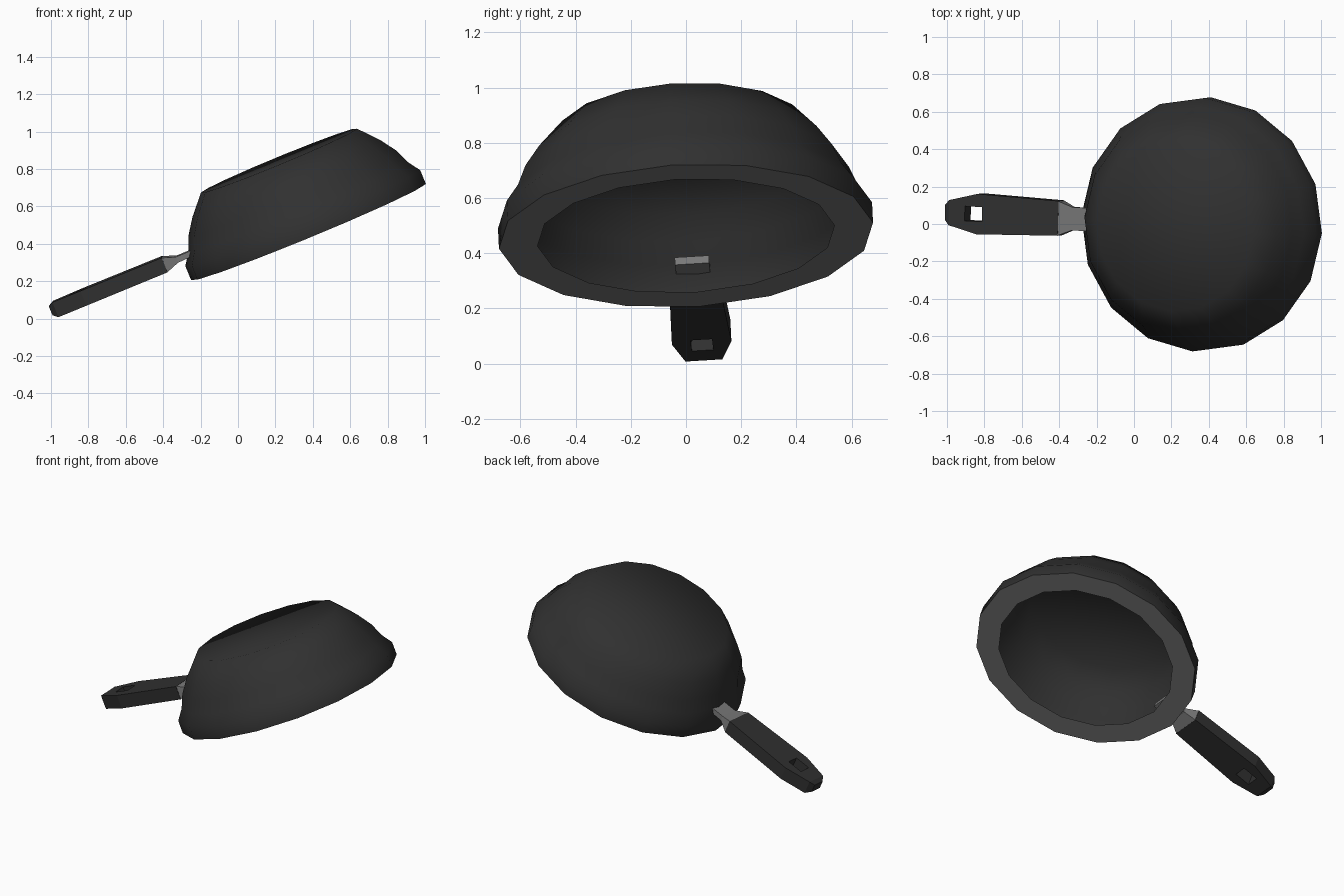
import bpy, bmesh, math
from mathutils import Matrix

cube = bpy.data.objects.get("Cube")
if cube:
    bpy.data.objects.remove(cube, do_unlink=True)


def material(name, value):
    mat = bpy.data.materials.new(name)
    mat.use_nodes = True
    colour = (value, value, value, 1)
    mat.diffuse_color = colour
    bsdf = mat.node_tree.nodes["Principled BSDF"]
    bsdf.inputs["Base Color"].default_value = colour
    bsdf.inputs["Roughness"].default_value = 0.6
    return mat


black = material("cast_black", 0.03)
grey = material("bare_metal_grey", 0.19)

# The overturned pan rests on its handle tip: tilt, roll and yaw about the rim centre
def turn(degrees, axis):
    return Matrix.Rotation(math.radians(degrees), 4, axis)

POSE = (turn(-22.4, 'Y') @ Matrix.Translation((0.525, 0, 0.285))
        @ turn(2.6, 'X') @ turn(-2.8, 'Z'))


def finish(bm, name, mats):
    mesh = bpy.data.meshes.new(name)
    bm.to_mesh(mesh)
    bm.free()
    for mat in mats:
        mesh.materials.append(mat)
    obj = bpy.data.objects.new(name, mesh)
    bpy.context.collection.objects.link(obj)
    obj.matrix_world = POSE
    return obj


def loft(name, sections, mat):
    """Box-section bar through (distance, half width, low, high) sections."""
    bm = bmesh.new()
    rings = [[bm.verts.new((x, y, z)) for y, z in
              ((-hw, lo), (hw, lo), (hw, hi), (-hw, hi))]
             for x, hw, lo, hi in sections]
    for a, b in zip(rings, rings[1:]):
        for i in range(4):
            j = (i + 1) % 4
            bm.faces.new((a[i], a[j], b[j], b[i]))
    bm.faces.new(rings[0])
    bm.faces.new(rings[-1])
    bmesh.ops.recalc_face_normals(bm, faces=bm.faces)
    return finish(bm, name, [mat])


def activate(obj):
    bpy.ops.object.select_all(action='DESELECT')
    obj.select_set(True)
    bpy.context.view_layer.objects.active = obj


# Pan bowl: sixteen-sided shell with a flat inward lip
SIDES = 16
profile = [(0.54, 0), (0.68, 0), (0.68, 0.08), (0.635, 0.145), (0.602, 0.225),
           (0.545, 0.308), (0.452, 0.413)]
bm = bmesh.new()
rings = []
for r, z in profile:
    ring = []
    for i in range(SIDES):
        a = 2 * math.pi * i / SIDES - math.radians(1.4)
        ring.append(bm.verts.new((r * math.cos(a), r * math.sin(a), z)))
    rings.append(ring)
for k, (a, b) in enumerate(zip(rings, rings[1:])):
    for i in range(SIDES):
        j = (i + 1) % SIDES
        face = bm.faces.new((a[i], a[j], b[j], b[i]))
        face.material_index = 1 if k == 0 else 0
bm.faces.new(rings[-1])
bm.normal_update()
pan = finish(bm, "pan_bowl", [black, grey])
activate(pan)
bpy.ops.object.shade_smooth_by_angle(angle=math.radians(62))

# Handle with a tapered tip
handle = loft("handle", [(-1.435, 0.04, 0.108, 0.16), (-1.408, 0.067, 0.088, 0.174),
                         (-1.245, 0.108, 0.09, 0.175), (-0.775, 0.093, 0.09, 0.174)], black)

# Hanging hole cut through the handle
cutter = loft("hole_cutter", [(-1.315, 0.039, 0, 0.3), (-1.215, 0.039, 0, 0.3)], black)
cutter.hide_render = True
bpy.context.view_layer.update()
cut = handle.modifiers.new("hanging_hole", 'BOOLEAN')
cut.operation = 'DIFFERENCE'
cut.solver = 'EXACT'
cut.object = cutter
activate(handle)
bpy.ops.object.modifier_apply(modifier=cut.name)
bpy.data.objects.remove(cutter, do_unlink=True)

# Metal neck that passes through the bowl wall
loft("handle_neck", [(-0.775, 0.091, 0.091, 0.173), (-0.705, 0.062, 0.115, 0.148),
                     (-0.562, 0.062, 0.12, 0.149)], grey)
